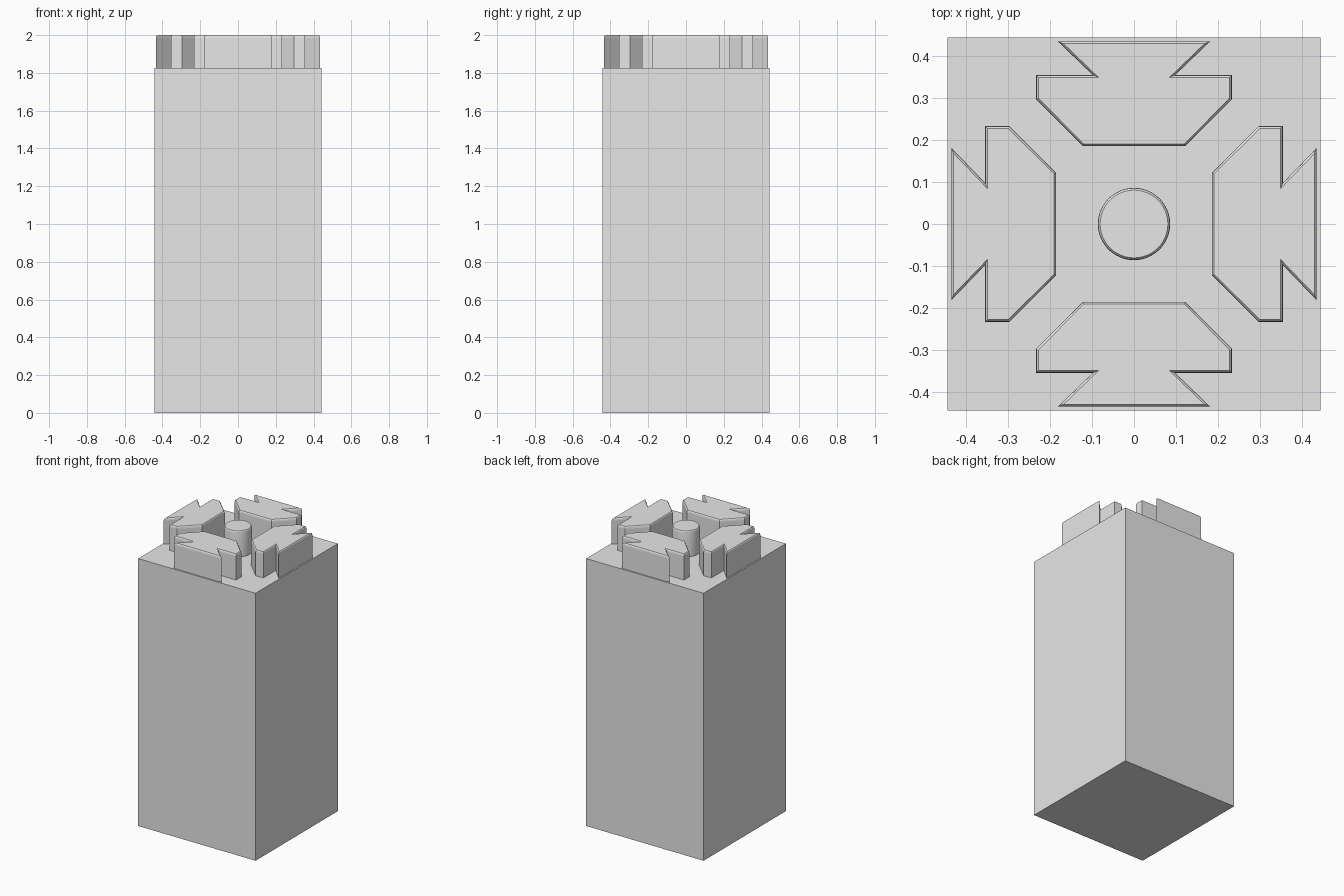
import bpy, bmesh, math
from mathutils import Matrix

cube = bpy.data.objects.get("Cube")
if cube:
    bpy.data.objects.remove(cube, do_unlink=True)

BODY_TOP, TOP, HALF = 1.825, 2.0, 0.443

grey = bpy.data.materials.new("plain_grey")
grey.use_nodes = True
grey.diffuse_color = (0.8, 0.8, 0.8, 1)
grey.node_tree.nodes["Principled BSDF"].inputs["Base Color"].default_value = (0.8, 0.8, 0.8, 1)


def make_object(name, bm):
    bmesh.ops.recalc_face_normals(bm, faces=bm.faces)
    mesh = bpy.data.meshes.new(name)
    bm.to_mesh(mesh)
    bm.free()
    mesh.materials.append(grey)
    obj = bpy.data.objects.new(name, mesh)
    bpy.context.collection.objects.link(obj)
    return obj


def raised_shape(name, outline, angle=0.0):
    """Extrude a flat outline upward and soften its top rim."""
    bm = bmesh.new()
    base = bm.faces.new([bm.verts.new((x, y, BODY_TOP)) for x, y in outline])
    ext = bmesh.ops.extrude_face_region(bm, geom=[base], use_keep_orig=True)["geom"]
    top = next(g for g in ext if isinstance(g, bmesh.types.BMFace))
    shoulder = TOP - 0.015
    for v in top.verts:
        v.co.z = shoulder
    for inset, z in ((0.0015, TOP - 0.005), (0.004, TOP)):
        bmesh.ops.inset_region(bm, faces=[top], thickness=inset, use_even_offset=True)
        for v in top.verts:
            v.co.z = z
    bmesh.ops.rotate(bm, verts=bm.verts, matrix=Matrix.Rotation(angle, 3, "Z"))
    return make_object(name, bm)


# Tall square body
bm = bmesh.new()
bmesh.ops.create_cube(bm, size=1)
bmesh.ops.scale(bm, verts=bm.verts, vec=(2 * HALF, 2 * HALF, BODY_TOP))
bmesh.ops.translate(bm, verts=bm.verts, vec=(0, 0, BODY_TOP / 2))
make_object("body", bm)

# Four notched blocks around the top
half = [(0.122, -0.185), (0.233, -0.297), (0.233, -0.354), (0.098, -0.354), (0.181, -0.434)]
outline = half + [(-x, y) for x, y in reversed(half)]
for i, side in enumerate(("front", "left", "back", "right")):
    raised_shape(side + "_block", outline, i * math.pi / 2)

# Round post in the middle
n = 48
circle = [(0.086 * math.cos(2 * math.pi * i / n), 0.086 * math.sin(2 * math.pi * i / n)) for i in range(n)]
post = raised_shape("centre_post", circle)
bpy.ops.object.select_all(action="DESELECT")
post.select_set(True)
bpy.context.view_layer.objects.active = post
bpy.ops.object.shade_smooth_by_angle(angle=math.radians(20))
